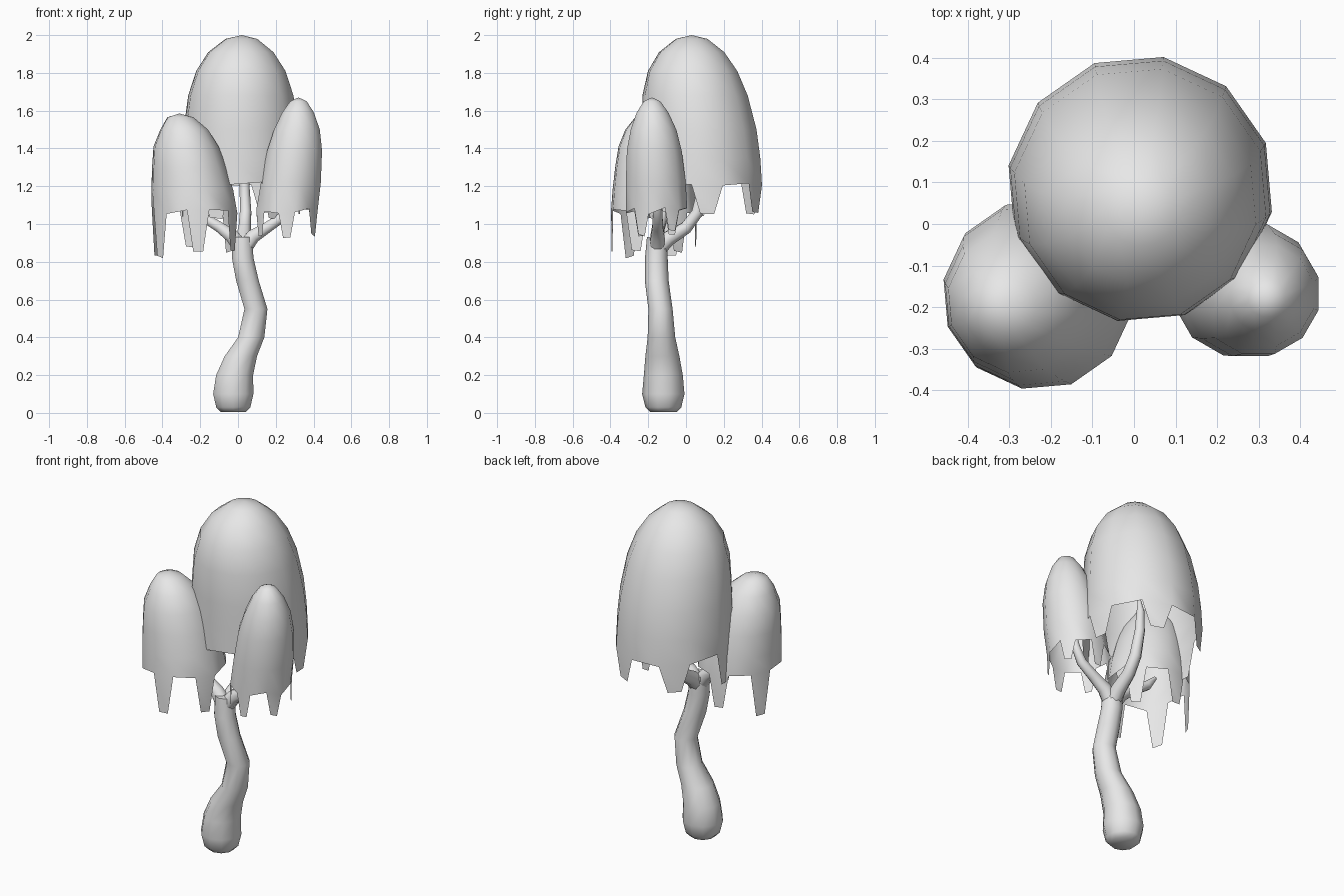
import bpy, bmesh, math, random
from mathutils import Vector

if "Cube" in bpy.data.objects:
    bpy.data.objects.remove(bpy.data.objects["Cube"])

random.seed(4)
grey = bpy.data.materials.new("plain_grey")
grey.diffuse_color = (0.8, 0.8, 0.8, 1)
grey.use_nodes = True
grey.node_tree.nodes["Principled BSDF"].inputs["Base Color"].default_value = grey.diffuse_color


def finish(name, bm):
    bmesh.ops.recalc_face_normals(bm, faces=bm.faces)
    me = bpy.data.meshes.new(name)
    bm.to_mesh(me)
    bm.free()
    me.materials.append(grey)
    ob = bpy.data.objects.new(name, me)
    bpy.context.collection.objects.link(ob)
    bpy.ops.object.select_all(action='DESELECT')
    bpy.context.view_layer.objects.active = ob
    ob.select_set(True)
    bpy.ops.object.shade_smooth_by_angle(angle=math.radians(60))
    return ob


def skin(bm, rings):
    n = len(rings[0])
    for a, b in zip(rings, rings[1:]):
        for i in range(n):
            j = (i + 1) % n
            bm.faces.new((a[i], a[j], b[j], b[i]))


def tube(name, pts, n=8):
    """Tapered limb through (x, y, z, radius) points."""
    bm = bmesh.new()
    P = [Vector(p[:3]) for p in pts]
    rings = []
    for k, p in enumerate(P):
        t = (P[min(k + 1, len(P) - 1)] - P[max(k - 1, 0)]).normalized()
        u = t.cross(Vector((0, 1, 0.01))).normalized()
        v = t.cross(u)
        if k == 0 and name == "trunk":
            u, v = Vector((1, 0, 0)), Vector((0, 1, 0))
        rings.append([bm.verts.new(p + pts[k][3] * (u * math.cos(a) + v * math.sin(a)))
                      for a in (math.tau * (i + .5) / n for i in range(n))])
    # keep ring winding consistent with the second ring
    if name == "trunk":
        for r, (p, q) in zip(rings, zip(P, pts)):
            for i, vert in enumerate(r):
                a = math.tau * (i + .5) / n
                vert.co = p + q[3] * Vector((math.cos(a), math.sin(a), 0))
    skin(bm, rings)
    bm.faces.new(rings[0])
    bm.faces.new(rings[-1])
    return finish(name, bm)


def canopy(name, rows, phase, drop, n=12):
    """Open drooping dome; rows are (z, centre x, centre y, radius) from the apex
    down to the rim, with a hanging strand below every second side."""
    bm = bmesh.new()
    z, x, y, _ = rows[0]
    apex = bm.verts.new((x, y, z))
    rings = []
    for z, x, y, r in rows[1:]:
        rings.append([bm.verts.new((x + r * math.cos(a), y + r * math.sin(a), z))
                      for a in (math.radians(phase) + math.tau * i / n for i in range(n))])
    for i in range(n):
        bm.faces.new((apex, rings[0][i], rings[0][(i + 1) % n]))
    skin(bm, rings)
    # uneven rim
    rim = rings[-1]
    for v in rim:
        v.co.z += random.uniform(-.02, .02)
    # tapering strands
    for i in range(0, n, 2):
        a, b = rim[i], rim[(i + 1) % n]
        d = Vector((0, 0, -drop * random.uniform(.8, 1.1)))
        c1 = bm.verts.new(a.co.lerp(b.co, .28) + d)
        c2 = bm.verts.new(a.co.lerp(b.co, .72) + d)
        bm.faces.new((a, b, c2, c1))
    return finish(name, bm)


# trunk
tube("trunk", [(-.025, -.12, .005, .07), (-.025, -.12, .03, .095), (-.025, -.12, .1, .112),
               (-.018, -.12, .2, .103), (.015, -.125, .3, .09), (.07, -.13, .4, .073),
               (.095, -.135, .55, .064), (.05, -.155, .7, .063), (.025, -.157, .82, .06),
               (.022, -.152, .93, .055)], n=10)

# branches
tube("left_branch", [(.025, -.155, .86, .045), (-.03, -.15, .935, .04), (-.1, -.14, .985, .03),
                     (-.19, -.12, 1.04, .027), (-.24, -.11, 1.1, .01)])
tube("right_branch", [(.025, -.155, .86, .045), (.08, -.15, .935, .04), (.16, -.15, .985, .031),
                      (.24, -.15, 1.04, .028), (.28, -.15, 1.12, .024), (.3, -.15, 1.25, .01)])
tube("back_branch", [(.025, -.155, .86, .045), (.03, -.09, .925, .042), (.035, 0, .98, .035),
                     (.04, .06, 1.06, .033), (.035, .09, 1.2, .028), (.03, .09, 1.32, .022),
                     (.03, .08, 1.4, .008)])

# canopies
canopy("main_canopy", [(2.0, .02, .03, 0), (1.98, .018, .03, .085), (1.91, .015, .03, .175),
                       (1.81, .015, .035, .24), (1.68, .015, .048, .283), (1.5, .015, .07, .308),
                       (1.35, .015, .08, .318), (1.22, .015, .085, .322)], -10, .18)
canopy("left_canopy", [(1.585, -.31, -.2, 0), (1.565, -.305, -.2, .07), (1.5, -.285, -.195, .128),
                       (1.41, -.275, -.185, .175), (1.3, -.258, -.178, .2),
                       (1.18, -.242, -.172, .22), (1.07, -.23, -.17, .23)], 20, .23)
canopy("right_canopy", [(1.67, .32, -.18, 0), (1.65, .32, -.18, .045), (1.59, .318, -.177, .087),
                        (1.5, .312, -.172, .125), (1.39, .3, -.168, .15),
                        (1.22, .28, -.16, .164), (1.07, .258, -.155, .167)], 15, .14)
